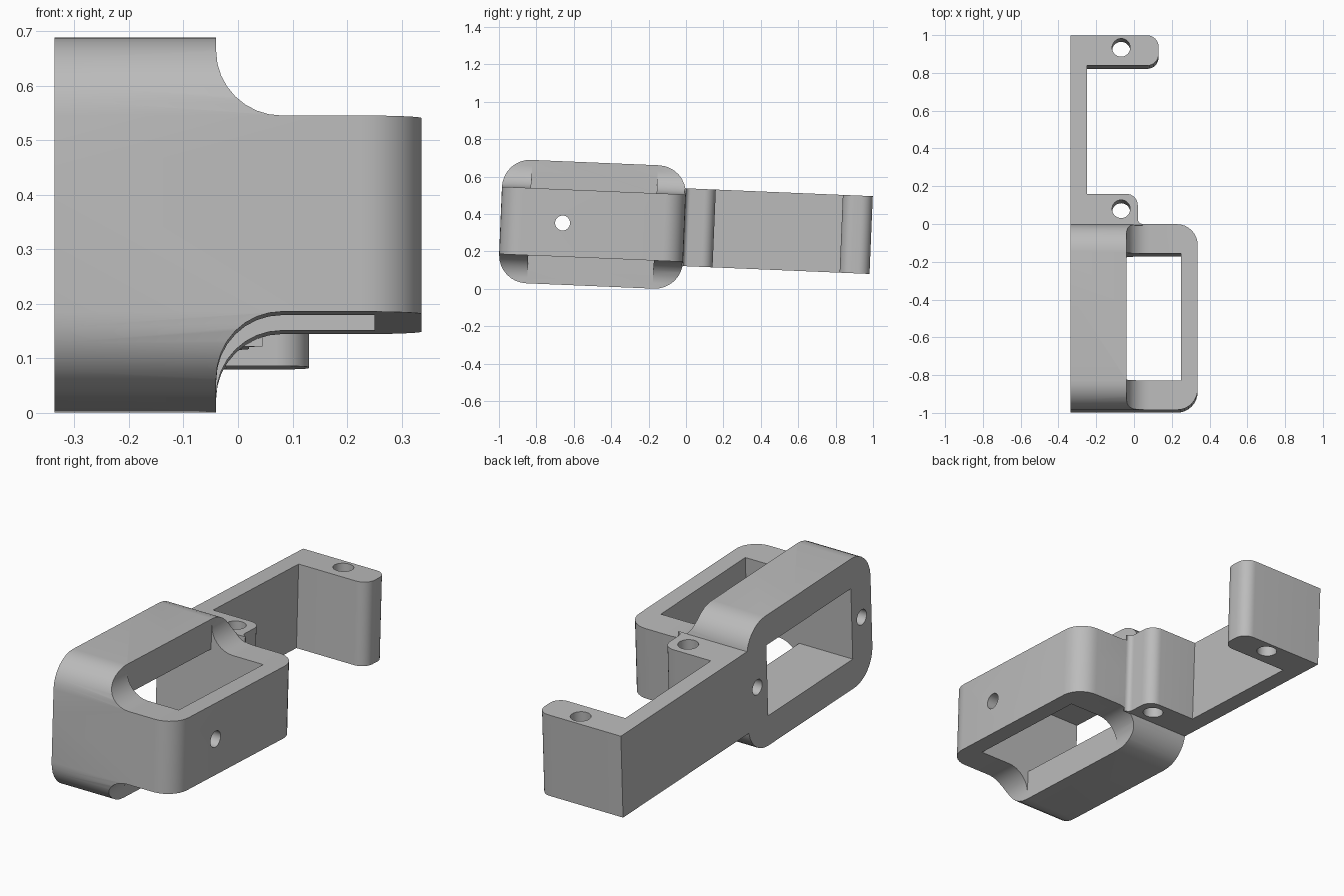
import bpy, bmesh, math
from mathutils import Matrix, Vector

cube = bpy.data.objects.get("Cube")
if cube:
    bpy.data.objects.remove(cube, do_unlink=True)

grey = bpy.data.materials.new("plain grey")
grey.use_nodes = True
COLOUR = (0.5, 0.5, 0.5, 1)
grey.diffuse_color = COLOUR
grey.node_tree.nodes["Principled BSDF"].inputs["Base Color"].default_value = COLOUR

# Whole part leans slightly around x
LEAN = Matrix.Translation((0, -0.5, 0.345)) @ Matrix.Rotation(-0.042, 4, 'X')
X0, X1 = -0.337, 0.337
HALF_Y, HALF_Z, SLAB_Z = 0.492, 0.33, 0.18


def rounded(points, steps=8):
    """Outline from (a, b, radius) corners, each radius turned into an arc."""
    out = []
    for i, (a, b, r) in enumerate(points):
        p = Vector((a, b))
        if not r:
            out.append(p)
            continue
        u = (Vector(points[i - 1][:2]) - p).normalized()
        w = (Vector(points[(i + 1) % len(points)][:2]) - p).normalized()
        # every corner is square, so the arc centre is offset along both sides
        centre = p + r * (u + w)
        for k in range(steps + 1):
            t = k / steps * math.pi / 2
            out.append(centre - r * (w * math.cos(t) + u * math.sin(t)))
    return out


def prism(name, outline, axis, lo, hi):
    """Extrude an outline along an axis; the other axes keep their order."""
    def place(p, d):
        v = [p[0], p[1]]
        v.insert("XYZ".index(axis), d)
        return v
    bm = bmesh.new()
    face = bm.faces.new([bm.verts.new(place(p, lo)) for p in outline])
    made = bmesh.ops.extrude_face_region(bm, geom=[face])["geom"]
    shift = Vector(place((0, 0), hi - lo))
    bmesh.ops.translate(bm, vec=shift, verts=[g for g in made if isinstance(g, bmesh.types.BMVert)])
    bmesh.ops.recalc_face_normals(bm, faces=bm.faces)
    mesh = bpy.data.meshes.new(name)
    bm.to_mesh(mesh)
    bm.free()
    mesh.materials.append(grey)
    ob = bpy.data.objects.new(name, mesh)
    bpy.context.collection.objects.link(ob)
    return ob


def rect(a0, a1, b0, b1):
    return [(a0, b0), (a1, b0), (a1, b1), (a0, b1)]


def circle(a, b, r, n=32):
    return [(a + r * math.cos(k * math.tau / n), b + r * math.sin(k * math.tau / n)) for k in range(n)]


def combine(ob, tool, operation):
    bpy.ops.object.select_all(action='DESELECT')
    bpy.context.view_layer.objects.active = ob
    ob.select_set(True)
    mod = ob.modifiers.new("cut", 'BOOLEAN')
    mod.operation, mod.object, mod.solver = operation, tool, 'EXACT'
    bpy.ops.object.modifier_apply(modifier=mod.name)
    bpy.data.objects.remove(tool, do_unlink=True)


def finish(ob):
    ob.matrix_world = LEAN
    bpy.ops.object.select_all(action='DESELECT')
    bpy.context.view_layer.objects.active = ob
    ob.select_set(True)
    bpy.ops.object.shade_smooth_by_angle(angle=math.radians(30))


# Housing: stepped front profile with concave fillets
NECK, FILLET = -0.04, 0.12
housing = prism("housing", rounded([
    (X0, -HALF_Z, 0), (NECK, -HALF_Z, 0), (NECK, -SLAB_Z, FILLET), (X1, -SLAB_Z, 0),
    (X1, SLAB_Z, 0), (NECK, SLAB_Z, FILLET), (NECK, HALF_Z, 0), (X0, HALF_Z, 0)]),
    'Y', -HALF_Y, HALF_Y)

# Rounded side outline and rounded plan outline
side = [(a, b, 0.15) for a, b in rect(-HALF_Y, HALF_Y, -HALF_Z, HALF_Z)]
combine(housing, prism("side_outline", rounded(side), 'X', -1, 1), 'INTERSECT')
plan = [(X0 - 0.1, -HALF_Y, 0), (X1, -HALF_Y, 0.11), (X1, HALF_Y, 0.11), (X0 - 0.1, HALF_Y, 0)]
combine(housing, prism("plan_outline", rounded(plan), 'Z', -1, 1), 'INTERSECT')

# Pocket open to the side, and a window open to top and bottom
POCKET, WALL = 0.336, 0.25
combine(housing, prism("pocket", rect(-POCKET, POCKET, -SLAB_Z, SLAB_Z), 'X', -1, WALL), 'DIFFERENCE')
combine(housing, prism("window", rect(NECK, WALL, -POCKET, POCKET), 'Z', -1, 1), 'DIFFERENCE')

# Cable hole in the outer wall and blind screw holes in the end walls
combine(housing, prism("cable_hole", circle(-0.16, 0, 0.04), 'X', 0.2, 1), 'DIFFERENCE')
for y in (-0.415, 0.415):
    combine(housing, prism("screw_hole", circle(y, 0, 0.038), 'X', -1, 0), 'DIFFERENCE')
finish(housing)

# Rear bracket: long plate with two tabs
bracket = prism("bracket", rounded([
    (X0, 0.485, 0), (0.045, 0.485, 0), (0.045, 0.492, 0), (0.02, 0.492, 0.025), (0.02, 0.651, 0.06),
    (-0.25, 0.651, 0), (-0.25, 1.331, 0), (0.13, 1.331, 0.06),
    (0.13, 1.491, 0.06), (X0, 1.491, 0)]), 'Z', -0.203, 0.213)
for y in (0.571, 1.426):
    combine(bracket, prism("tab_hole", circle(-0.068, y, 0.048), 'Z', -1, 1), 'DIFFERENCE')
finish(bracket)
